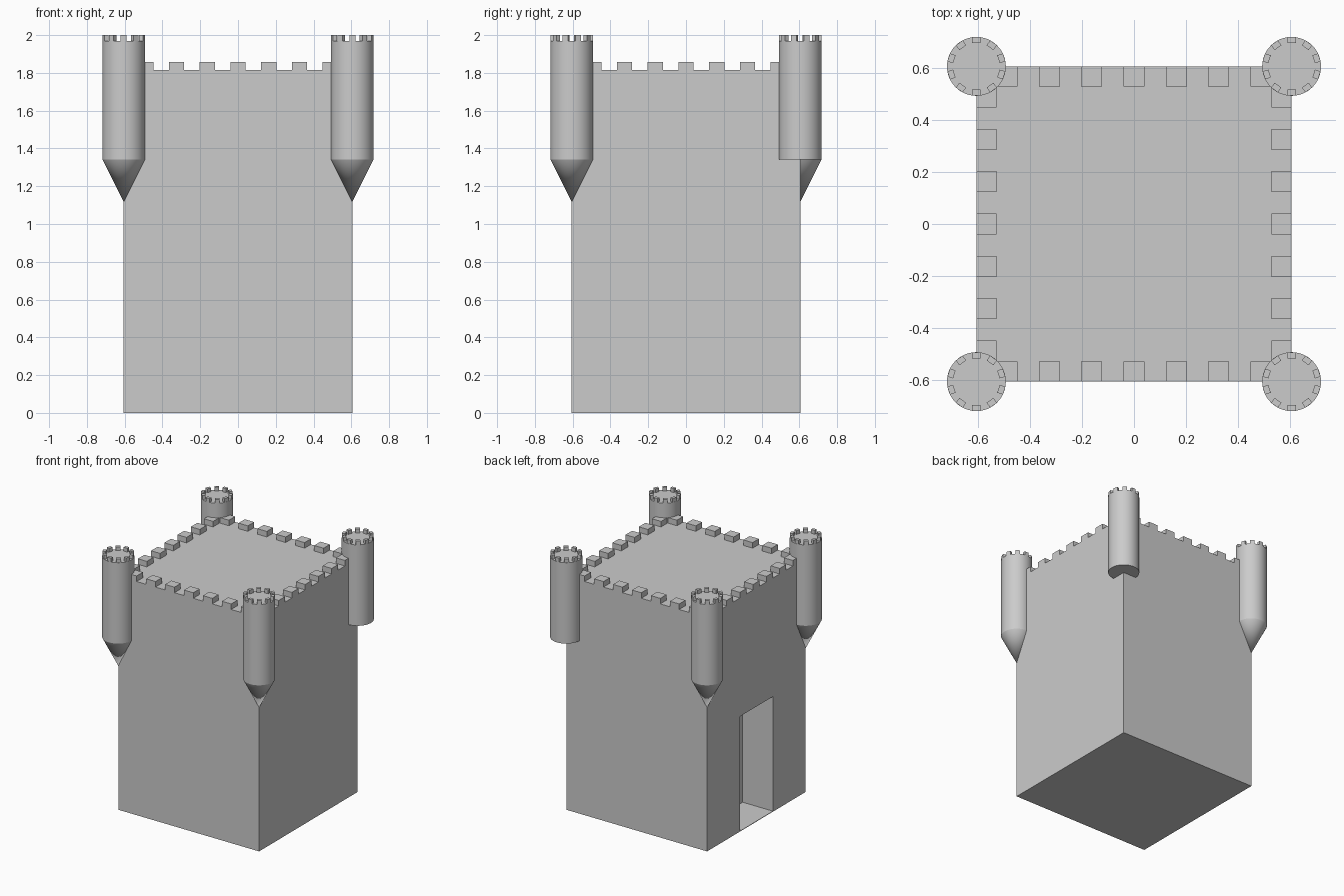
import bpy
from math import pi, sin, cos, radians

if "Cube" in bpy.data.objects:
    bpy.data.objects.remove(bpy.data.objects["Cube"])

HALF = 0.605          # half width of the keep
ROOF = 1.814          # keep roof height
RADIUS = 0.113        # turret radius
TURRET_BASE, TURRET_FLOOR, TURRET_TOP = 1.342, 1.97, 2.0
CONE_TIP = 1.117


def box(name, center, size, turn=0.0):
    bpy.ops.mesh.primitive_cube_add(size=1, location=center, rotation=(0, 0, turn))
    ob = bpy.context.object
    ob.name = name
    ob.scale = size
    bpy.ops.object.transform_apply(location=False, rotation=False, scale=True)
    return ob


def smooth(ob):
    bpy.ops.object.select_all(action='DESELECT')
    ob.select_set(True)
    bpy.context.view_layer.objects.active = ob
    bpy.ops.object.shade_smooth_by_angle(angle=radians(35))


# Keep with a recessed doorway in the left wall
keep = box("keep", (0, 0, ROOF / 2), (2 * HALF, 2 * HALF, ROOF))
cutter = box("doorway_cutter", (-HALF, 0, 0.449), (0.52, 0.405, 0.89))
cutter.hide_render = True
cutter.hide_set(True)
cut = keep.modifiers.new("doorway", 'BOOLEAN')
cut.operation = 'DIFFERENCE'
cut.solver = 'EXACT'
cut.object = cutter

# Battlements: seven blocks along each roof edge
DEPTH, WIDTH, HEIGHT = 0.077, 0.08, 0.043
edge = HALF - DEPTH / 2
for i in range(-3, 4):
    p = i * 0.1625
    z = ROOF + HEIGHT / 2
    for side in (-1, 1):
        box("wall_merlon", (p, side * edge, z), (WIDTH, DEPTH, HEIGHT))
        box("wall_merlon", (side * edge, p, z), (DEPTH, WIDTH, HEIGHT))

# Corner turrets
for sx in (-1, 1):
    for sy in (-1, 1):
        x, y = sx * HALF, sy * HALF
        bpy.ops.mesh.primitive_cylinder_add(
            vertices=48, radius=RADIUS, depth=TURRET_FLOOR - TURRET_BASE,
            location=(x, y, (TURRET_BASE + TURRET_FLOOR) / 2))
        turret = bpy.context.object
        turret.name = "turret"
        smooth(turret)

        # Conical support, missing under the back right turret
        if not (sx > 0 and sy > 0):
            bpy.ops.mesh.primitive_cone_add(
                vertices=48, radius1=0, radius2=RADIUS,
                depth=TURRET_BASE - CONE_TIP, end_fill_type='NOTHING',
                location=(x, y, (TURRET_BASE + CONE_TIP) / 2))
            cone = bpy.context.object
            cone.name = "turret_corbel"
            smooth(cone)

        # Ten small blocks around the turret rim
        for k in range(10):
            a = -pi / 2 + k * pi / 5
            r = RADIUS - 0.0125
            box("turret_merlon",
                (x + r * cos(a), y + r * sin(a), (TURRET_FLOOR + TURRET_TOP) / 2),
                (0.023, 0.032, TURRET_TOP - TURRET_FLOOR), a)
